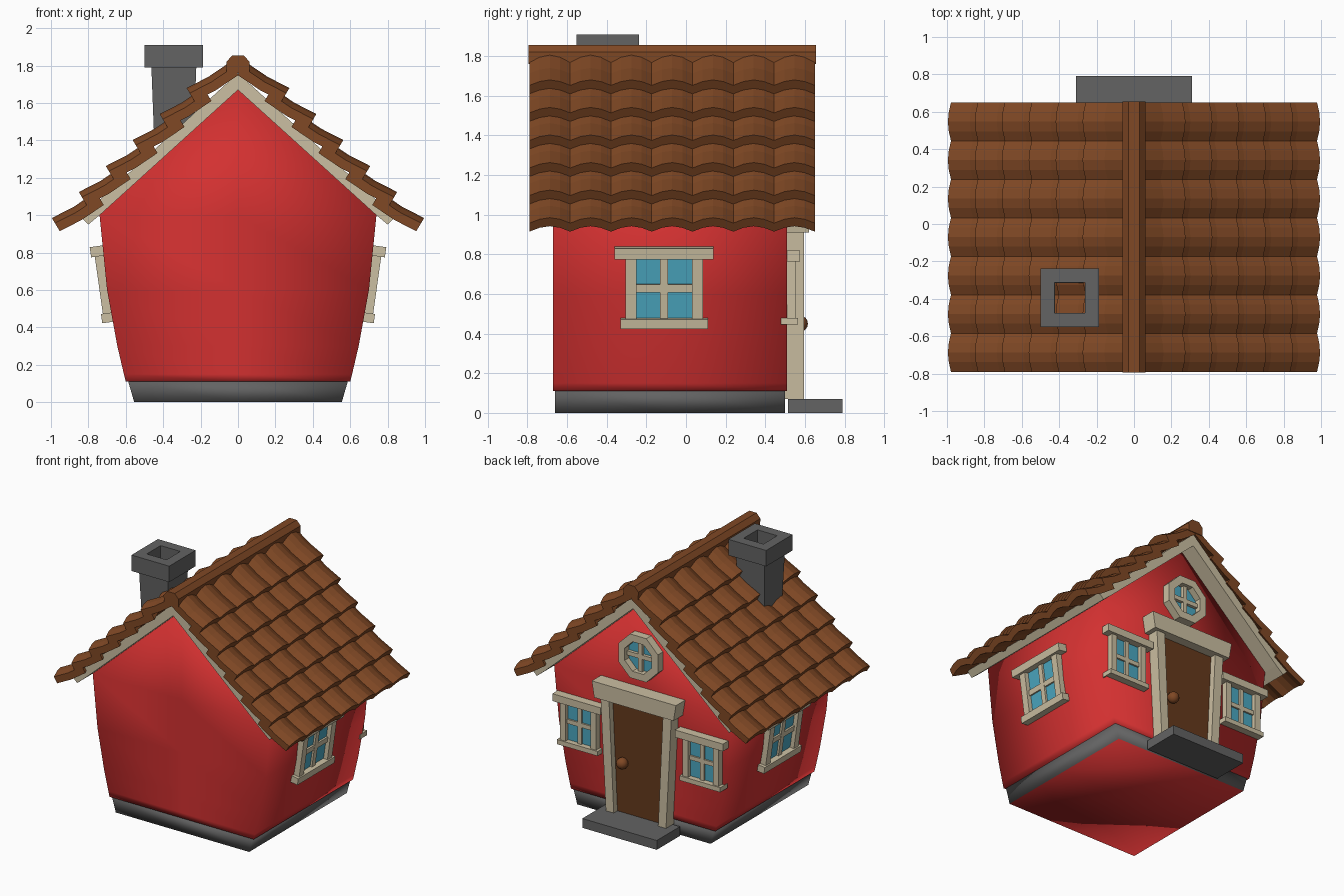
import bpy, bmesh, math
from mathutils import Matrix

if "Cube" in bpy.data.objects:
    bpy.data.objects.remove(bpy.data.objects["Cube"])

def mat(name, r, g, b):
    m = bpy.data.materials.new(name)
    m.diffuse_color = (r, g, b, 1)
    m.use_nodes = True
    m.node_tree.nodes["Principled BSDF"].inputs["Base Color"].default_value = m.diffuse_color
    return m

RED = mat("red_wall", .65, .03, .03)
ROOF = mat("roof_brown", .215, .065, .018)
CREAM = mat("cream_trim", .60, .52, .36)
GRAY = mat("stone_gray", .125, .125, .125)
GLASS = mat("window_blue", .07, .39, .53)
DOOR = mat("door_brown", .13, .042, .012)

def finish(name, bm, mats, smooth=False):
    bmesh.ops.recalc_face_normals(bm, faces=bm.faces)
    for f in bm.faces:
        f.smooth = smooth
    me = bpy.data.meshes.new(name)
    bm.to_mesh(me)
    bm.free()
    for m in mats:
        me.materials.append(m)
    ob = bpy.data.objects.new(name, me)
    bpy.context.collection.objects.link(ob)
    return ob

def boxes(name, m, spans, mtx=Matrix()):
    """Boxes given as (x0, x1, y0, y1, z0, z1), joined in one object."""
    bm = bmesh.new()
    for x0, x1, y0, y1, z0, z1 in spans:
        loc = Matrix.Translation(((x0 + x1) / 2, (y0 + y1) / 2, (z0 + z1) / 2))
        bmesh.ops.create_cube(bm, size=1, matrix=mtx @ loc @ Matrix.Diagonal((x1 - x0, y1 - y0, z1 - z0, 1)))
    return finish(name, bm, [m])

def prism(name, m, pts, y0, y1):
    """Outline in x,z pushed along y."""
    bm = bmesh.new()
    a = [bm.verts.new((x, y0, z)) for x, z in pts]
    b = [bm.verts.new((x, y1, z)) for x, z in pts]
    n = len(pts)
    bm.faces.new(a)
    bm.faces.new(b[::-1])
    for i in range(n):
        bm.faces.new((a[i], a[(i + 1) % n], b[(i + 1) % n], b[i]))
    return finish(name, bm, [m])

def shaped_block(name, mats, rows, y0, y1):
    """Block whose half width follows (z, w) rows, with smooth shading."""
    bm = bmesh.new()
    z0, z1 = rows[0][0], rows[-1][0]
    bmesh.ops.create_cube(bm, size=1, matrix=Matrix.Translation((0, (y0 + y1) / 2, (z0 + z1) / 2))
                          @ Matrix.Diagonal((2, y1 - y0, z1 - z0, 1)))
    cuts = [((0, 0, z), (0, 0, 1)) for z, w in rows[1:-1]]
    cuts += [((0, 0, 0), (1, 0, 0)), ((0, (y0 + y1) / 2, 0), (0, 1, 0))]
    for co, no in cuts:
        bmesh.ops.bisect_plane(bm, geom=bm.verts[:] + bm.edges[:] + bm.faces[:], plane_co=co, plane_no=no)
    for v in bm.verts:
        v.co.x *= min(rows, key=lambda r: abs(r[0] - v.co.z))[1]
    bmesh.ops.remove_doubles(bm, verts=bm.verts, dist=1e-4)
    if len(mats) > 1:                      # second colour on the underside
        for f in bm.faces:
            if f.calc_center_median().z < z0 + 1e-3:
                f.material_index = 1
    return finish(name, bm, mats, True)

# House body and foundation
shaped_block("house_body", [RED], [(.11, .60), (.15, .61), (.3, .645), (.6, .70), (1.0, .74), (1.67, 0)], -.67, .51)
shaped_block("foundation", [GRAY, RED], [(0, .555), (.115, .588)], -.66, .50)

# Gable boards under the roof
for s, side in ((1, "right"), (-1, "left")):
    prism("gable_board_" + side, CREAM,
          [(s * x, z) for x, z in ((0, 1.67), (.74, 1.0), (.80, .95), (.84, .99), (.78, 1.045), (0, 1.76))], -.77, .63)

# Roof tiles: rows of arched slabs
COLS, SEG, Y0, Y1, ARCH, THICK = 7, 4, -.79, .65, .032, .05
NX, NZ = .512, .859
def tile_row(name, s, row):
    bm = bmesh.new()
    top = [(.995, .985), (.878, 1.045), (.76, 1.125)]
    prev = None
    n = COLS * SEG
    for i in range(n + 1):
        drop = ARCH * (1 - math.sin(math.pi * (i % SEG) / SEG))
        ring = [(x - NX * drop, z - NZ * drop) for x, z in top]
        ring += [(x - NX * THICK, z - NZ * THICK) for x, z in ring[::-1]]
        cur = [bm.verts.new((s * (x - .144 * row), Y0 + (Y1 - Y0) * i / n, z + .139 * row)) for x, z in ring]
        if prev:
            for k in range(6):
                bm.faces.new((prev[k], prev[(k + 1) % 6], cur[(k + 1) % 6], cur[k]))
        if i in (0, n):
            bm.faces.new(cur)
        prev = cur
    finish(name, bm, [ROOF])
for s, side in ((1, "right"), (-1, "left")):
    for r in range(6):
        tile_row(f"roof_tiles_{side}_{r + 1}", s, r)
prism("roof_ridge", ROOF, [(-.06, 1.76), (-.062, 1.82), (-.03, 1.855), (.03, 1.855), (.062, 1.82), (.06, 1.76)], -.795, .655)

# Hollow chimney: square rings lofted around a closed profile
bm = bmesh.new()
rings = []
for h, z in ((.105, 1.4), (.12, 1.79), (.157, 1.79), (.157, 1.91), (.082, 1.91), (.08, 1.4)):
    rings.append([bm.verts.new((-.343 + h * a, -.395 + h * b, z)) for a, b in ((-1, -1), (1, -1), (1, 1), (-1, 1))])
for i, ring in enumerate(rings):
    nxt = rings[(i + 1) % len(rings)]
    for k in range(4):
        bm.faces.new((ring[k], ring[(k + 1) % 4], nxt[(k + 1) % 4], nxt[k]))
finish("chimney", bm, [GRAY])

# Windows: built facing +y, then placed
def window(name, mtx, half, post, lintel, sill, bottom, low, high, top, bar):
    mid = (low + high) / 2
    boxes(name + "_frame", CREAM, [
        (-half, -half + post, -.03, .045, low, high), (half - post, half, -.03, .045, low, high),
        (-lintel, lintel, -.03, .065, high, top), (-sill, sill, -.03, .055, bottom, low),
        (-bar, bar, -.01, .028, low, high), (-half + post, half - post, -.01, .026, mid - bar, mid + bar)], mtx)
    boxes(name + "_glass", GLASS, [(-half + post, half - post, .004, .013, low, high)], mtx)

for s, side in ((1, "right"), (-1, "left")):
    m = (Matrix.Translation((s * .70, -.11, .635)) @ Matrix.Rotation(-s * math.pi / 2, 4, 'Z')
         @ Matrix.Rotation(math.radians(-8), 4, 'X'))
    window("side_window_" + side, m, .195, .055, .25, .22, -.207, -.157, .15, .205, .02)
    window("back_window_" + side, Matrix.Translation((s * .51, .51, .635)),
           .15, .045, .20, .17, -.19, -.155, .13, .185, .016)

# Octagonal window above the door
def octagon(r):
    return [(r * math.cos(math.radians(22.5 + 45 * i)), 1.275 + r * math.sin(math.radians(22.5 + 45 * i))) for i in range(8)]
bm = bmesh.new()
loops = [[bm.verts.new((x, y, z)) for x, z in octagon(r)] for r, y in ((.178, .50), (.178, .57), (.12, .57), (.12, .50))]
for i in range(4):
    a, b = loops[i], loops[(i + 1) % 4]
    for k in range(8):
        bm.faces.new((a[k], a[(k + 1) % 8], b[(k + 1) % 8], b[k]))
finish("gable_window_frame", bm, [CREAM])
prism("gable_window_glass", GLASS, octagon(.122), .512, .52)
boxes("gable_window_bars", CREAM, [(-.016, .016, .50, .545, 1.165, 1.385), (-.11, .11, .50, .543, 1.259, 1.291)])

# Door with flared frame, knob and step
prism("door", DOOR, [(-.19, .07), (.19, .07), (.235, .92), (-.235, .92)], .49, .55)
for s, side in ((1, "right"), (-1, "left")):
    prism("door_post_" + side, CREAM, [(s * .185, .07), (s * .25, .07), (s * .295, .92), (s * .225, .92)], .49, .595)
prism("door_lintel", CREAM, [(-.33, .91), (.33, .91), (.35, 1.03), (-.35, 1.03)], .49, .62)
bm = bmesh.new()
bmesh.ops.create_uvsphere(bm, u_segments=12, v_segments=8, radius=.042, matrix=Matrix.Translation((.13, .573, .45)))
finish("door_knob", bm, [ROOF], True)
boxes("door_step", GRAY, [(-.31, .31, .515, .79, 0, .07)])
